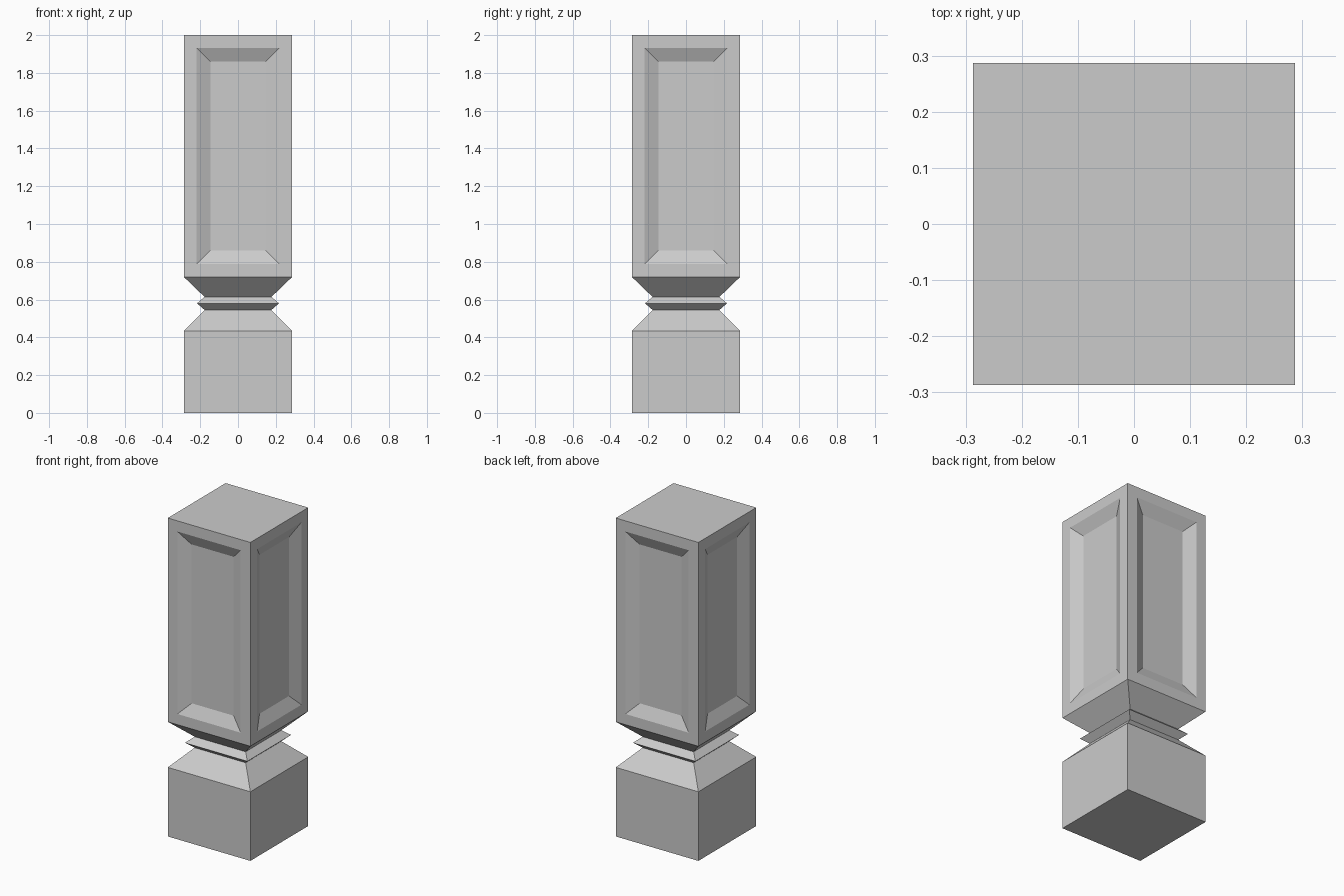
import bpy, bmesh

if "Cube" in bpy.data.objects:
    bpy.data.objects.remove(bpy.data.objects["Cube"])

# Square profile of the post: (half width, height)
PROFILE = [(0.287, 0.0), (0.287, 0.434), (0.177, 0.545), (0.217, 0.58),
           (0.177, 0.614), (0.287, 0.72), (0.287, 2.0)]

bm = bmesh.new()

# Stack of square rings, bridged into walls and capped
rings = [[bm.verts.new((sx * r, sy * r, z))
          for sx, sy in ((-1, -1), (1, -1), (1, 1), (-1, 1))]
         for r, z in PROFILE]
for low, high in zip(rings, rings[1:]):
    walls = [bm.faces.new((low[i], low[(i + 1) % 4], high[(i + 1) % 4], high[i]))
             for i in range(4)]
bm.faces.new(rings[0][::-1])
bm.faces.new(rings[-1])
bm.normal_update()

# Bevelled recessed panel on each upper wall: flat border, then sloped edge
bmesh.ops.inset_individual(bm, faces=walls, thickness=0.067, depth=0.0,
                           use_even_offset=True)
bm.normal_update()
bmesh.ops.inset_individual(bm, faces=walls, thickness=0.074, depth=-0.035,
                           use_even_offset=True)
bm.normal_update()

mesh = bpy.data.meshes.new("panelled_post")
bm.to_mesh(mesh)
bm.free()
bpy.context.collection.objects.link(bpy.data.objects.new("panelled_post", mesh))
